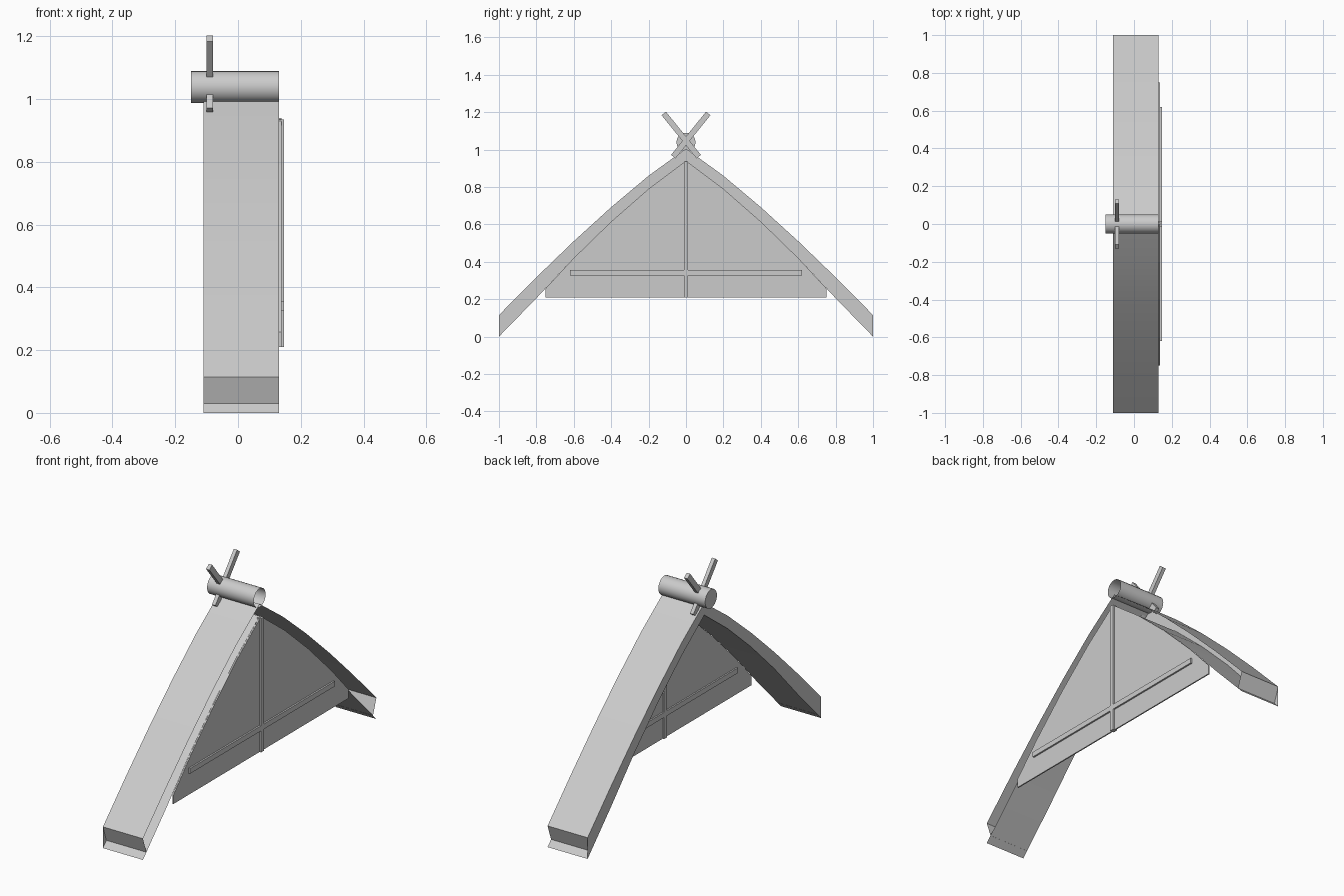
import bpy, bmesh, math
from mathutils import Vector

if "Cube" in bpy.data.objects:
    bpy.data.objects.remove(bpy.data.objects["Cube"])

X0, X1 = -0.11, 0.13


def finish(name, bm, smooth=False):
    bmesh.ops.recalc_face_normals(bm, faces=bm.faces[:])
    me = bpy.data.meshes.new(name)
    bm.to_mesh(me)
    bm.free()
    ob = bpy.data.objects.new(name, me)
    bpy.context.collection.objects.link(ob)
    if smooth:
        bpy.ops.object.select_all(action='DESELECT')
        ob.select_set(True)
        bpy.context.view_layer.objects.active = ob
        bpy.ops.object.shade_smooth_by_angle(angle=math.radians(30))
    return ob


def box(name, lo, hi):
    bm = bmesh.new()
    bmesh.ops.create_cube(bm, size=1)
    for v in bm.verts:
        v.co = Vector([(a + b) / 2 + c * (b - a) for a, b, c in zip(lo, hi, v.co)])
    return finish(name, bm)


def mirrored(half):
    # half profile from ridge to eave -> full profile from -y to +y
    return [(-y, z) for y, z in reversed(half[1:])] + half


# Thatch roof: top and bottom sheets, closed on -x, open on +x
outer = mirrored([(0, 1.005), (0.2, 0.86), (0.4, 0.692), (0.6, 0.51), (0.8, 0.317), (1, 0.115)])
inner = mirrored([(0, 0.94), (0.2, 0.79), (0.4, 0.615), (0.6, 0.42), (0.8, 0.205), (1, 0.0)])
bm = bmesh.new()
rows = [[bm.verts.new((x, y, z)) for y, z in prof]
        for prof in (outer, inner) for x in (X0, X1)]
o0, o1, i0, i1 = rows
for k in range(len(outer) - 1):
    for a, b in ((o0, o1), (i1, i0), (i0, o0)):
        bm.faces.new((a[k], b[k], b[k + 1], a[k + 1]))
finish("thatch_roof", bm, True)

# Recessed eave ends, tilted inward under the top sheet
for s, name in ((-1, "front_eave_end"), (1, "back_eave_end")):
    bm = bmesh.new()
    pts = [(X0, s, 0.115), (X1, s, 0.115), (X1, s * 0.97, 0.03), (X0, s * 0.97, 0.03)]
    f = bm.faces.new([bm.verts.new(p) for p in (pts if s < 0 else pts[::-1])])
    me = bpy.data.meshes.new(name)
    bm.to_mesh(me)
    bm.free()
    bpy.context.collection.objects.link(bpy.data.objects.new(name, me))

# Gable wall panel
wall = mirrored([(0, 0.94), (0.2, 0.79), (0.4, 0.615), (0.6, 0.42), (0.75, 0.258), (0.75, 0.21)])
bm = bmesh.new()
face = bm.faces.new([bm.verts.new((0.131, y, z)) for y, z in wall])
ext = bmesh.ops.extrude_face_region(bm, geom=[face])
for v in ext["geom"]:
    if isinstance(v, bmesh.types.BMVert):
        v.co.x = 0.138
# keep the back of the panel closed
if not face.is_valid:
    bmesh.ops.holes_fill(bm, edges=[e for e in bm.edges if e.is_boundary])
finish("gable_wall", bm)

# Wall battens, standing proud on both sides
box("vertical_batten", (0.123, -0.012, 0.21), (0.147, 0.012, 0.935))
box("horizontal_batten", (0.123, -0.62, 0.327), (0.147, 0.62, 0.355))

# Ridge log: capped at -x, open at +x
bm = bmesh.new()
n, r = 20, 0.051
rings = [[bm.verts.new((x, r * math.cos(2 * math.pi * k / n), 1.039 + r * math.sin(2 * math.pi * k / n)))
          for k in range(n)] for x in (-0.15, X1)]
for k in range(n):
    j = (k + 1) % n
    bm.faces.new((rings[0][k], rings[0][j], rings[1][j], rings[1][k]))
bm.faces.new(rings[0])
finish("ridge_log", bm, True)

# Crossed sticks over the ridge
for s, name in ((1, "crossed_stick_a"), (-1, "crossed_stick_b")):
    a, b = Vector((0, -0.068 * s, 0.962)), Vector((0, 0.119 * s, 1.193))
    ob = box(name, (-0.01, -0.015, -(b - a).length / 2), (0.01, 0.015, (b - a).length / 2))
    ob.location = (a + b) / 2 + Vector((-0.09, 0, 0))
    ob.rotation_euler.x = -math.atan2((b - a).y, (b - a).z)
